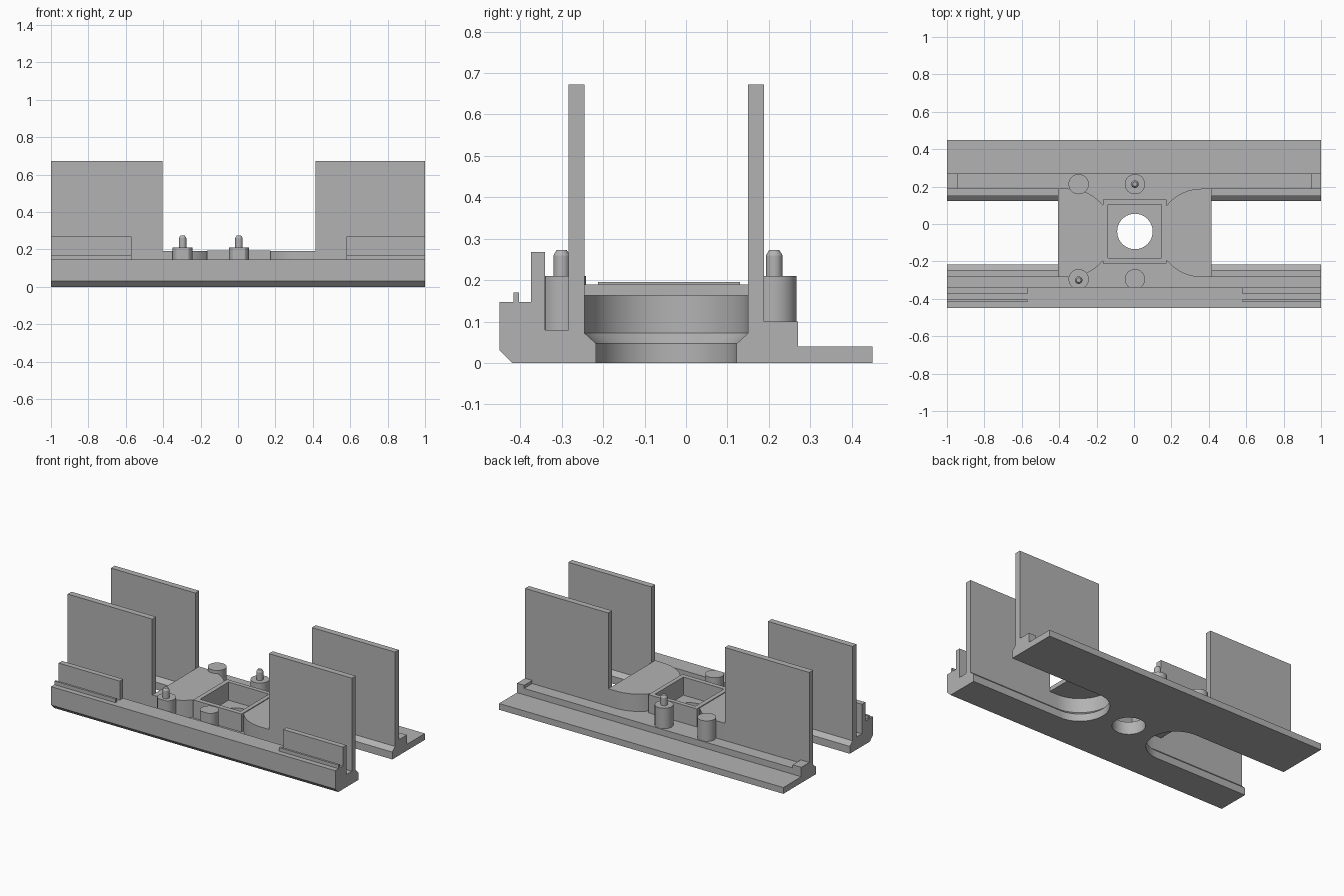
import bpy, bmesh, math
from mathutils import Vector

if "Cube" in bpy.data.objects:
    bpy.data.objects.remove(bpy.data.objects["Cube"], do_unlink=True)

grey = bpy.data.materials.new("plain grey")
grey.use_nodes = True
COLOUR = (0.45, 0.45, 0.45, 1)
grey.diffuse_color = COLOUR
grey.node_tree.nodes["Principled BSDF"].inputs["Base Color"].default_value = COLOUR

CX, CY = 0.005, -0.0475   # centre of the middle section
FLOOR = 0.08


def finish(name, bm):
    bmesh.ops.recalc_face_normals(bm, faces=bm.faces)
    mesh = bpy.data.meshes.new(name)
    bm.to_mesh(mesh)
    bm.free()
    mesh.materials.append(grey)
    ob = bpy.data.objects.new(name, mesh)
    bpy.context.collection.objects.link(ob)
    return ob


def loft(name, rings):
    """Solid through rings of points, capped at both ends."""
    bm = bmesh.new()
    loops = [[bm.verts.new(p) for p in ring] for ring in rings]
    n = len(loops[0])
    for a, b in zip(loops, loops[1:]):
        for i in range(n):
            j = (i + 1) % n
            bm.faces.new((a[i], a[j], b[j], b[i]))
    bm.faces.new(loops[0])
    bm.faces.new(loops[-1])
    return finish(name, bm)


def box(name, x, y, z):
    return loft(name, [[(x[0], y[0], h), (x[1], y[0], h), (x[1], y[1], h), (x[0], y[1], h)] for h in z])


def turned(name, x, y, levels, clip=None, sides=40):
    """Round post from (z, radius) levels, optionally cut flat in front."""
    rings = []
    for z, r in levels:
        ring = []
        for i in range(sides):
            a = math.tau * i / sides
            py = y + r * math.sin(a)
            ring.append((x + r * math.cos(a), py if clip is None else max(py, clip), z))
        rings.append(ring)
    return loft(name, rings)


def stadium(side, r, end, z, sides=32):
    """Half-round outline facing the centre, open straight to x = end."""
    pts = [(CX + side * end, CY + r, z)]
    for i in range(sides + 1):
        a = math.pi * (0.5 + i / sides)
        pts.append((CX + side * (0.355 + r * math.cos(a)), CY + r * math.sin(a), z))
    return pts + [(CX + side * end, CY - r, z)]


def combine(target, other, operation):
    mod = target.modifiers.new("combine", 'BOOLEAN')
    mod.operation, mod.solver, mod.object = operation, 'EXACT', other
    bpy.context.view_layer.objects.active = target
    bpy.ops.object.modifier_apply(modifier=mod.name)
    bpy.data.objects.remove(other, do_unlink=True)


# Base: front rail, floor and rear flange in one section
section = [(-0.45, 0.03), (-0.42, 0), (0.45, 0), (0.45, 0.04), (0.27, 0.04),
           (0.27, FLOOR), (-0.34, FLOOR), (-0.34, 0.147), (-0.45, 0.147)]
base = loft("base", [[(x, y, z) for y, z in section] for x in (-1, 1)])

# Rounded end housings and central box
for side in (-1, 1):
    combine(base, loft("housing", [stadium(side, 0.236, 0.41, z) for z in (0.03, 0.19)]), 'UNION')
combine(base, box("centre_box", (-0.167, 0.173), (-0.212, 0.13), (0.03, 0.195)), 'UNION')

# Four tall walls
for x in ((-1, CX - 0.41), (CX + 0.41, 1)):
    for y in ((-0.2835, -0.245), (0.15, 0.1885)):
        combine(base, box("wall", x, y, (0.03, 0.672)), 'UNION')

# Long slots, wider above a sloping ledge, closed over by the housings
for side in (-1, 1):
    levels = ((-0.05, 0.17), (0.047, 0.17), (0.072, 0.1975), (0.163, 0.1975))
    combine(base, loft("slot_cutter", [stadium(side, r, 1.1, z) for z, r in levels]), 'DIFFERENCE')

# Square pocket and round through hole
combine(base, box("pocket_cutter", (-0.139, 0.146), (-0.182, 0.103), (FLOOR, 0.4)), 'DIFFERENCE')
combine(base, turned("hole_cutter", CX, -0.04, ((-0.1, 0.095), (0.3, 0.095))), 'DIFFERENCE')

parts = [base]

# Upright plates and low ridges on the front rail, stops on the rear ledge
for name, x, stop in (("right", (-1, -0.57), (-1, -0.94)), ("left", (0.58, 1), (0.95, 1))):
    parts.append(box(name + "_plate", x, (-0.374, -0.34), (0.14, 0.268)))
    parts.append(box(name + "_ridge", x, (-0.417, -0.403), (0.14, 0.17)))
    parts.append(box(name + "_stop", stop, (0.185, 0.27), (0.05, 0.1)))

# Posts, two of them with locating pins
for name, x, y, clip, pin in (("front_right", -0.296, -0.295, -0.34, True),
                              ("front_centre", 0.005, -0.295, -0.34, False),
                              ("rear_right", -0.296, 0.213, None, False),
                              ("rear_centre", 0.005, 0.213, None, True)):
    parts.append(turned(name + "_post", x, y, ((0.07, 0.054), (0.21, 0.054)), clip))
    if pin:
        parts.append(turned(name + "_pin", x, y - 0.005 if y < 0 else y,
                            ((0.2, 0.02), (0.26, 0.02), (0.273, 0.012)), None, 24))

# Smooth the round walls, keep edges crisp
bpy.ops.object.select_all(action='DESELECT')
for ob in parts:
    ob.select_set(True)
bpy.context.view_layer.objects.active = base
bpy.ops.object.shade_smooth_by_angle(angle=math.radians(30))
